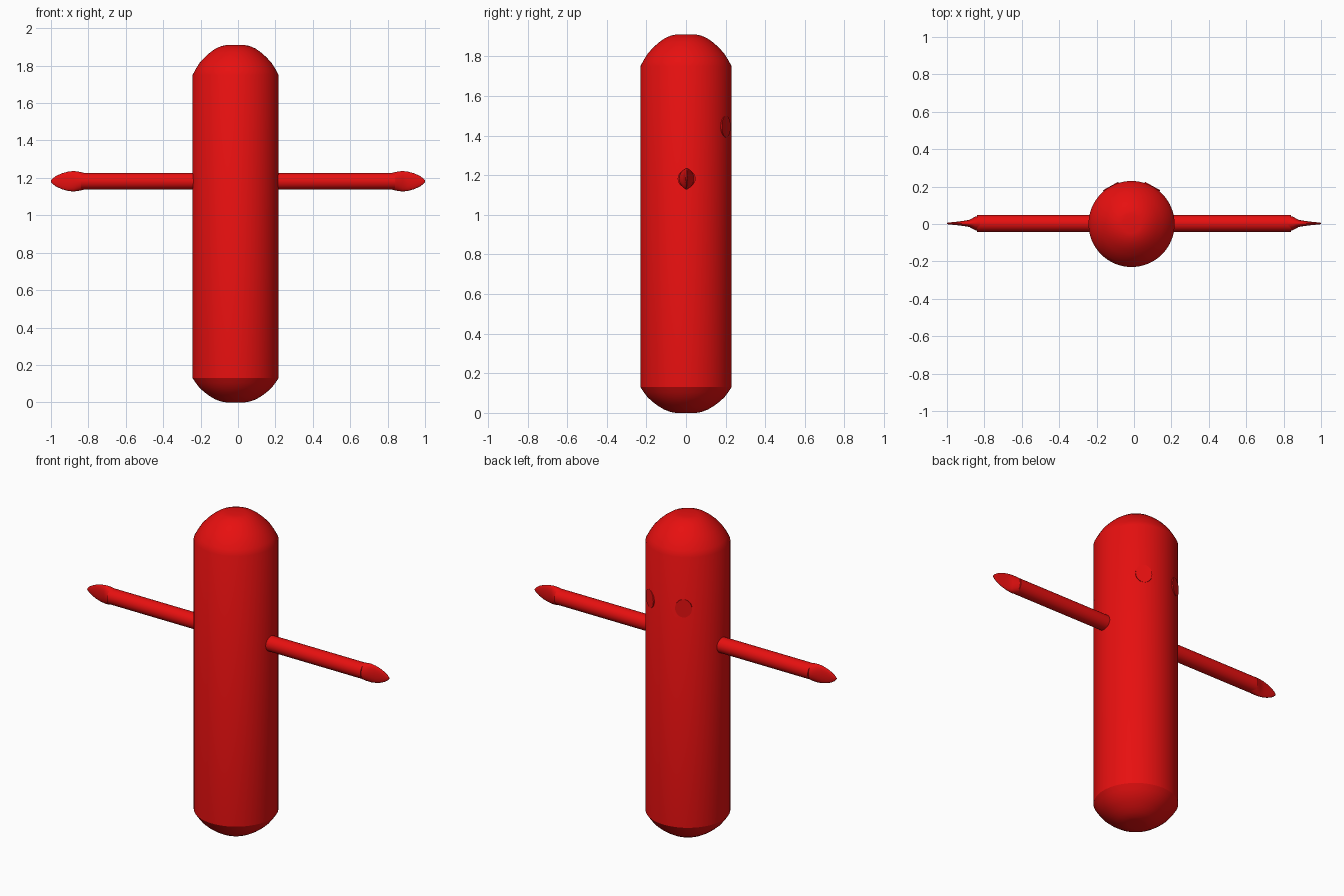
import bpy, bmesh, math
from mathutils import Matrix, Vector

if "Cube" in bpy.data.objects:
    bpy.data.objects.remove(bpy.data.objects["Cube"])

red = bpy.data.materials.new("bright_red")
red.diffuse_color = (0.8, 0.005, 0.005, 1)
red.use_nodes = True
red.node_tree.nodes["Principled BSDF"].inputs["Base Color"].default_value = red.diffuse_color
CX = -0.013  # body axis


def finish(name, bm, angle=35):
    bmesh.ops.recalc_face_normals(bm, faces=bm.faces)
    mesh = bpy.data.meshes.new(name)
    bm.to_mesh(mesh)
    bm.free()
    obj = bpy.data.objects.new(name, mesh)
    bpy.context.collection.objects.link(obj)
    mesh.materials.append(red)
    bpy.ops.object.select_all(action='DESELECT')
    obj.select_set(True)
    bpy.context.view_layer.objects.active = obj
    bpy.ops.object.shade_smooth_by_angle(angle=math.radians(angle))
    return obj


def loft(sections, matrix, n):
    """Elliptical rings (t, radius_a, radius_b) stacked along local z."""
    bm = bmesh.new()
    rings = []
    for t, a, b in sections:
        rings.append([bm.verts.new(matrix @ Vector((
            a * math.cos(2 * math.pi * i / n),
            b * math.sin(2 * math.pi * i / n), t))) for i in range(n)])
    for lo, hi in zip(rings, rings[1:]):
        for i in range(n):
            j = (i + 1) % n
            bm.faces.new((lo[i], lo[j], hi[j], hi[i]))
    bm.faces.new(rings[0])
    bm.faces.new(rings[-1])
    return bm


# Body: straight tube with rounded caps
cap = [(0.0, 0.23), (0.2, 0.213), (0.4, 0.193), (0.58, 0.167),
       (0.74, 0.139), (0.88, 0.108), (0.97, 0.075), (1.0, 0.05)]
profile = [(0.13 * (1 - h), r, r) for h, r in reversed(cap)]
profile += [(1.75 + 0.16 * h, r, r) for h, r in cap]
finish("body", loft(profile, Matrix.Translation((CX, 0, 0)), 64), 28)

# Arms with flattened, pointed hands
arm = [(0.15, 0.045, 0.045), (0.84, 0.045, 0.045)]
hand = [(0.82, 0.040, 0.044), (0.85, 0.036, 0.051), (0.88, 0.019, 0.055),
        (0.91, 0.014, 0.051), (0.94, 0.010, 0.043), (0.97, 0.007, 0.030),
        (0.99, 0.005, 0.016), (1.0, 0.003, 0.004)]
for side, label in ((1, "right"), (-1, "left")):
    # local x -> world y, local y -> world z, local z -> world x
    m = Matrix(((0, 0, side, 0), (1, 0, 0, 0.003), (0, 1, 0, 1.182), (0, 0, 0, 1)))
    finish(label + "_arm", loft(arm, m, 32))
    finish(label + "_hand", loft(hand, m, 32), 50)

# Eyes: shallow discs on the +y side
for side, label in ((1, "right"), (-1, "left")):
    m = (Matrix.Translation((CX, 0, 1.445))
         @ Matrix.Rotation(math.radians(-29 * side), 4, 'Z')
         @ Matrix.Rotation(math.radians(-90), 4, 'X'))
    finish(label + "_eye", loft([(0.20, 0.046, 0.054), (0.232, 0.046, 0.054)], m, 32))
